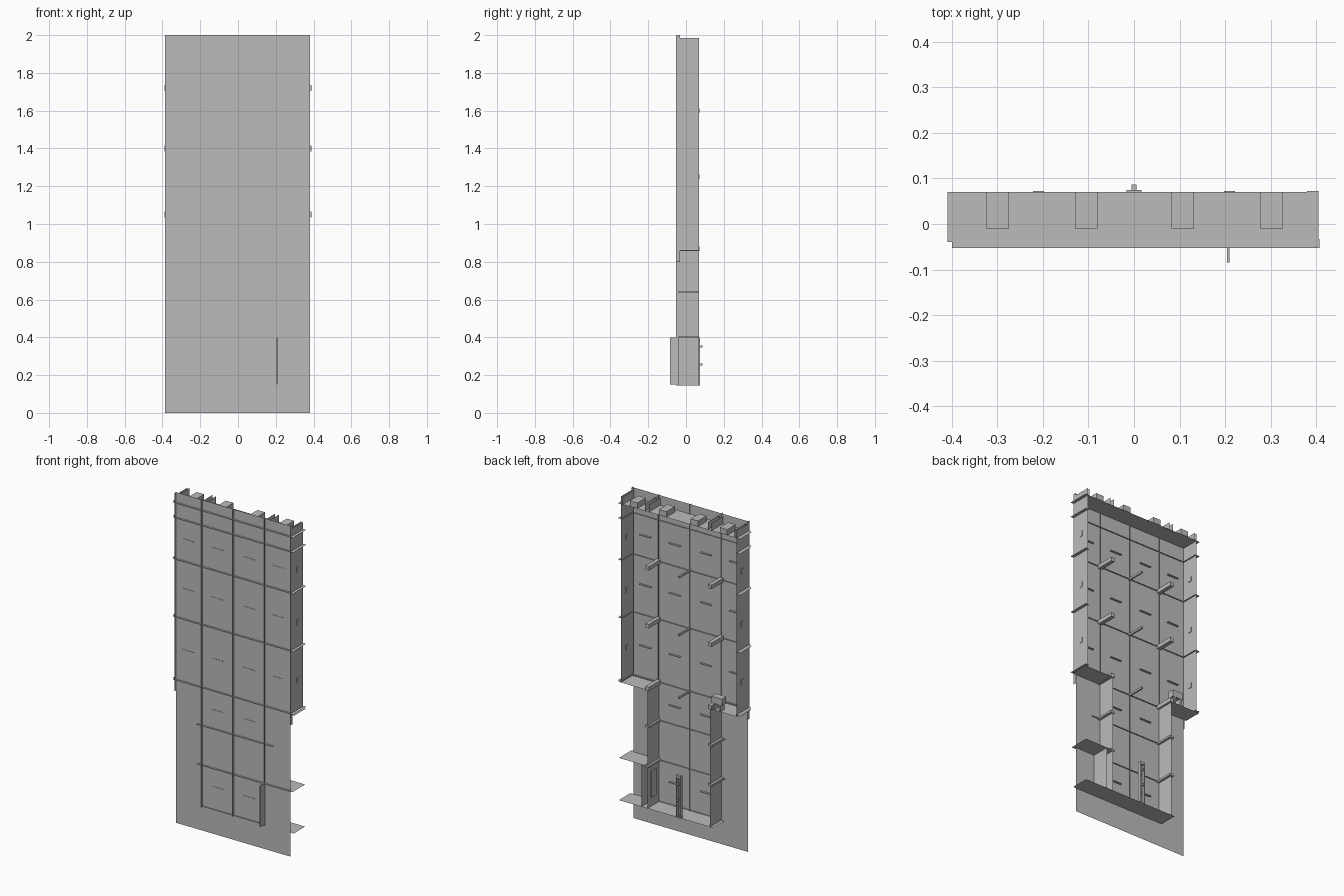
import bpy
import bmesh

if "Cube" in bpy.data.objects:
    bpy.data.objects.remove(bpy.data.objects["Cube"], do_unlink=True)

grey = bpy.data.materials.new("plain_grey")
grey.use_nodes = True
grey.diffuse_color = (0.5, 0.5, 0.5, 1)
bsdf = grey.node_tree.nodes["Principled BSDF"]
bsdf.inputs["Base Color"].default_value = (0.5, 0.5, 0.5, 1)
bsdf.inputs["Roughness"].default_value = 0.8

FRONT, BACK, LIP = -0.04, 0.07, -0.053
INNER, OUTER = 0.21, 0.387
FLOOR, STEP, TOP = 0.145, 0.86, 1.985


def part(name, blocks):
    """Join blocks (x0, x1, y0, y1, z0, z1); a block with one zero extent is a sheet."""
    bm = bmesh.new()
    for x0, x1, y0, y1, z0, z1 in blocks:
        lo, hi = (x0, y0, z0), (x1, y1, z1)
        flat = [i for i in range(3) if abs(hi[i] - lo[i]) < 1e-6]
        if flat:
            a, b = [i for i in range(3) if i != flat[0]]
            vs = []
            for u, v in ((lo[a], lo[b]), (hi[a], lo[b]), (hi[a], hi[b]), (lo[a], hi[b])):
                p = list(lo)
                p[a], p[b] = u, v
                vs.append(bm.verts.new(p))
            bm.faces.new(vs)
        else:
            new = bmesh.ops.create_cube(bm, size=1)["verts"]
            for v in new:
                v.co = [(lo[i] + hi[i]) / 2 + v.co[i] * (hi[i] - lo[i]) for i in range(3)]
    mesh = bpy.data.meshes.new(name)
    bm.to_mesh(mesh)
    bm.free()
    mesh.materials.append(grey)
    obj = bpy.data.objects.new(name, mesh)
    bpy.context.collection.objects.link(obj)
    return obj


def sheet_x(x, y0, y1, z0, z1):
    return (x, x, y0, y1, z0, z1)


def sheet_z(z, x0, x1, y0, y1):
    return (x0, x1, y0, y1, z, z)


# Tall front panel
part("front_panel", [(-0.386, 0.38, FRONT, FRONT, 0, 2)])

# Side walls, wide above and narrow below
part("upper_side_walls", [sheet_x(s * OUTER, FRONT, BACK, STEP, TOP) for s in (-1, 1)])
part("lower_side_walls", [sheet_x(s * INNER, FRONT, BACK, FLOOR, STEP) for s in (-1, 1)])
part("side_locker_wall", [sheet_x(0.25, FRONT, BACK, FLOOR, 0.4)])

# Ledges at the steps, floor and top deck
part("step_ledges", [sheet_z(STEP, INNER, 0.405, FRONT, BACK),
                     sheet_z(STEP, -0.405, -INNER, FRONT, BACK)])
part("locker_ledge", [sheet_z(0.4, INNER, 0.4, FRONT, BACK)])
part("floor", [sheet_z(FLOOR, -0.23, 0.4, FRONT, BACK)])
part("top_deck", [sheet_z(1.94, -OUTER, OUTER, FRONT, BACK)])
part("top_blocks", [(x - 0.025, x + 0.025, -0.01, BACK, 1.941, 1.975)
                    for x in (-0.3, -0.105, 0.107, 0.302)])

# Vertical fins over the panel
fins = [sheet_x(x, LIP, -0.033, FLOOR, 2) for x in (-INNER, 0, INNER)]
fins += [sheet_x(s * OUTER, LIP, -0.033, 0.8, 2) for s in (-1, 1)]
part("vertical_fins", fins)
part("lower_deep_fin", [(0.204, 0.21, -0.085, FRONT, 0.15, 0.4)])

# Horizontal fins, wrapping around the side walls
LEVELS = (1.94, 1.85, 1.6, 1.25, 0.87)
fins = [sheet_z(z, -0.4, 0.408, LIP, -0.033) for z in LEVELS]
fins += [sheet_z(0.64, -0.24, 0.27, LIP, -0.033), sheet_z(0.4, -0.24, 0.4, LIP, -0.033),
         sheet_z(0.15, -INNER, INNER, -0.046, -0.033)]
part("horizontal_fins", fins)
wraps = []
for z in LEVELS:
    wraps += [sheet_z(z, 0.38, 0.405, LIP, 0.073), sheet_z(z, -0.41, -0.38, FRONT, BACK)]
for z in (0.64, 0.4):
    for s in (-1, 1):
        a, b = sorted((s * 0.197, s * 0.225))
        wraps.append((a, b, FRONT, BACK, z - 0.006, z + 0.006))
part("side_wall_shelves", wraps)

# Upright strips inside the top storey
part("top_braces", [sheet_x(x, FRONT, BACK, 1.94, TOP)
                    for x in (-0.375, -0.22, -0.195, 0.2, 0.225, 0.375)])

# Beams running back from the panel
beams = []
for z in (1.6, 1.25, 0.87):
    for x in (-INNER, INNER):
        beams.append((x - 0.012, x + 0.012, FRONT, 0.072, z - 0.012, z + 0.012))
    beams.append((-0.005, 0.005, FRONT, BACK, z - 0.006, z + 0.006))
part("rear_beams", beams)

# Small handle plates in each bay
handles = []
for z in (1.73, 1.43, 1.06, 0.75, 0.285):
    for x in (-0.305, -0.11, 0.1, 0.297):
        if z > STEP or abs(x) < INNER:
            handles.append((x - 0.037, x + 0.037, -0.042, -0.028, z - 0.002, z + 0.002))
part("bay_handles", handles)

# Post standing at the middle of the floor
part("floor_post", [(-0.016, -0.01, 0.055, 0.075, FLOOR, 0.4),
                    (0.01, 0.016, 0.055, 0.075, FLOOR, 0.4),
                    (-0.016, 0.016, 0.06, 0.075, 0.385, 0.4),
                    (-0.005, 0.005, 0.07, 0.087, 0.25, 0.262),
                    (-0.005, 0.005, 0.07, 0.087, 0.345, 0.357)])

# Equipment box above the step
part("equipment_box", [(-0.29, -0.22, 0.03, BACK, 0.9, 0.94),
                       (-0.28, -0.27, 0.03, BACK, STEP, 0.9),
                       (-0.24, -0.23, 0.03, BACK, STEP, 0.9)])

# Hatch plates on the walls
hatches = [(0.204, 0.209, -0.01, 0.04, 0.2, 0.36)]
for z in (1.72, 1.4, 1.05):
    for s in (-1, 1):
        a, b = sorted((s * (OUTER - 0.003), s * (OUTER + 0.003)))
        hatches.append((a, b, 0.005, 0.025, z - 0.015, z + 0.015))
part("wall_hatches", hatches)
